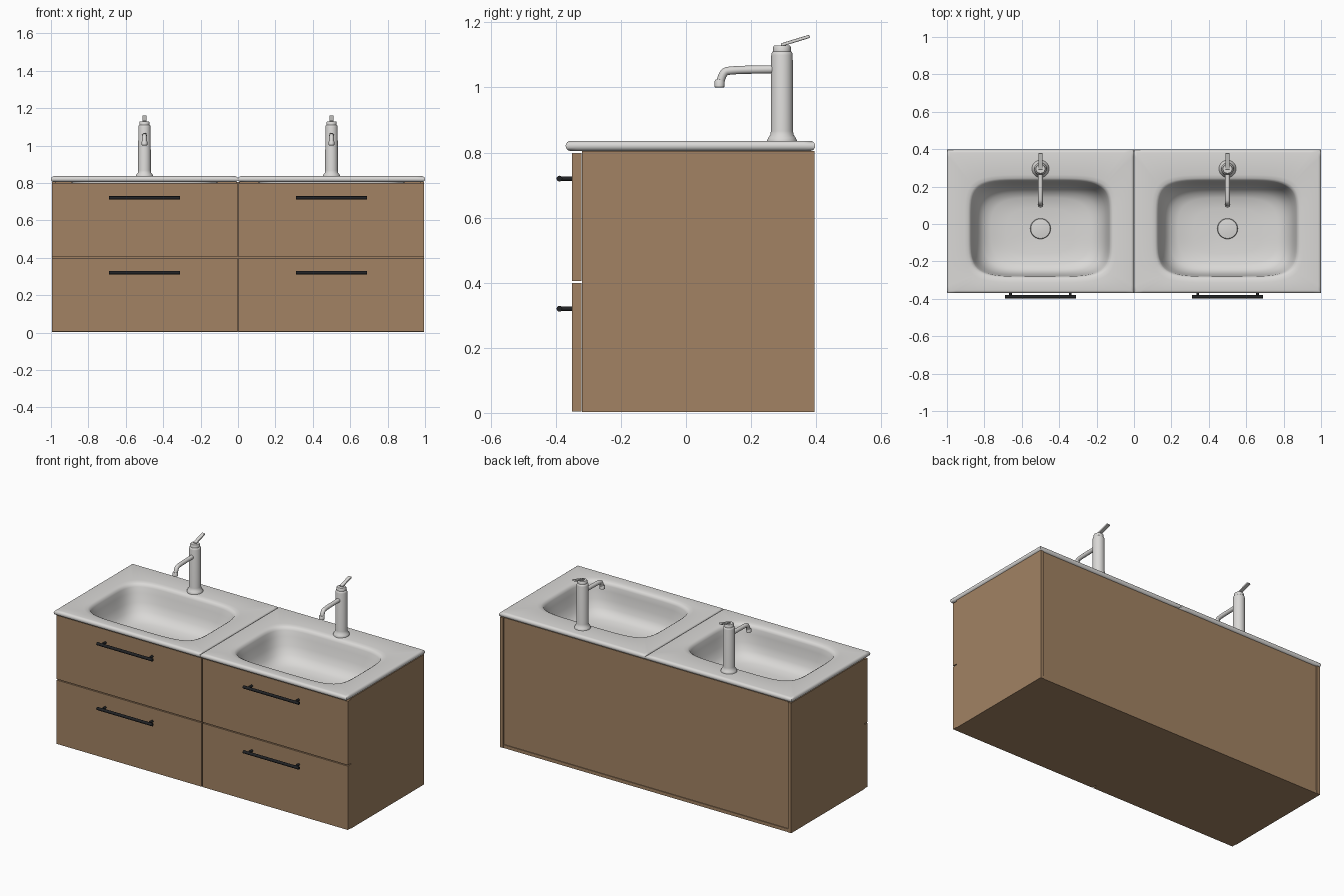
import bpy, bmesh, math
from mathutils import Vector

if "Cube" in bpy.data.objects:
    bpy.data.objects.remove(bpy.data.objects["Cube"])


def material(name, rgb):
    m = bpy.data.materials.new(name)
    m.diffuse_color = (*rgb, 1)
    m.use_nodes = True
    m.node_tree.nodes["Principled BSDF"].inputs["Base Color"].default_value = m.diffuse_color
    return m


WOOD = material("wood", (0.36, 0.225, 0.125))
CERAMIC = material("white_ceramic", (0.70, 0.69, 0.675))
METAL = material("pale_metal", (0.70, 0.69, 0.675))
BLACK = material("black_metal", (0.015, 0.016, 0.018))


def finish(ob, mat, angle=None):
    ob.data.materials.clear()
    ob.data.materials.append(mat)
    if angle:
        bpy.ops.object.select_all(action='DESELECT')
        ob.select_set(True)
        bpy.context.view_layer.objects.active = ob
        bpy.ops.object.shade_smooth_by_angle(angle=math.radians(angle))
    return ob


def add_mesh(name, bm, mat, angle=None):
    bmesh.ops.recalc_face_normals(bm, faces=bm.faces[:])
    me = bpy.data.meshes.new(name)
    bm.to_mesh(me)
    bm.free()
    ob = bpy.data.objects.new(name, me)
    bpy.context.collection.objects.link(ob)
    return finish(ob, mat, angle)


def box(name, lo, hi, mat):
    bm = bmesh.new()
    bmesh.ops.create_cube(bm, size=1)
    for v in bm.verts:
        v.co = [lo[i] + (v.co[i] + 0.5) * (hi[i] - lo[i]) for i in range(3)]
    return add_mesh(name, bm, mat)


def loft(name, rings, mat, angle=40):
    """Skin a list of point rings and cap both ends."""
    bm = bmesh.new()
    rows = [[bm.verts.new(p) for p in ring] for ring in rings]
    n = len(rows[0])
    for a, b in zip(rows, rows[1:]):
        for i in range(n):
            j = (i + 1) % n
            bm.faces.new((a[i], a[j], b[j], b[i]))
    bm.faces.new(rows[0])
    bm.faces.new(rows[-1])
    return add_mesh(name, bm, mat, angle)


def lathe(name, x, y, profile, mat, n=32):
    """Turned part on a vertical axis, profile = (radius, z)."""
    return loft(name, [[(x + r * math.cos(k * math.tau / n), y + r * math.sin(k * math.tau / n), z)
                        for k in range(n)] for r, z in profile], mat)


def rod(name, pts, r, mat, kind='POLY'):
    cu = bpy.data.curves.new(name, 'CURVE')
    cu.dimensions = '3D'
    cu.bevel_depth, cu.bevel_resolution, cu.use_fill_caps = r, 4, True
    sp = cu.splines.new(kind)
    sp.points.add(len(pts) - 1)
    for p, co in zip(sp.points, pts):
        p.co = (*co, 1)
    if kind == 'NURBS':
        sp.use_endpoint_u, sp.order_u, sp.resolution_u = True, 3, 8
    ob = bpy.data.objects.new(name, cu)
    bpy.context.collection.objects.link(ob)
    bpy.ops.object.select_all(action='DESELECT')
    ob.select_set(True)
    bpy.context.view_layer.objects.active = ob
    bpy.ops.object.convert(target='MESH')
    return finish(bpy.context.object, mat, 40)


# Cabinet carcass
for side, s in (("left", -1), ("right", 1)):
    xs = sorted((s * 0.995, s * 0.972))
    box(side + "_side_panel", (xs[0], -0.32, 0.002), (xs[1], 0.395, 0.805), WOOD)
box("bottom_panel", (-0.972, -0.32, 0.002), (0.972, 0.393, 0.022), WOOD)
box("back_panel", (-0.972, 0.37, 0.022), (0.972, 0.388, 0.805), WOOD)
box("centre_divider", (-0.012, -0.32, 0.022), (0.012, 0.37, 0.805), WOOD)
box("front_rail", (-0.972, -0.32, 0.38), (0.972, -0.30, 0.425), WOOD)


def ring(cx, dx, dy, z, n=None, cy=0.0135, m=24):
    """Rectangle outline (n=None) or superellipse, all with matching points."""
    t = [-1 + 2 * k / m for k in range(m)]
    square = [(a, -1) for a in t] + [(1, a) for a in t] + [(-a, 1) for a in t] + [(-1, -a) for a in t]
    out = []
    for u, v in square:
        s = (abs(u) ** n + abs(v) ** n) ** (-1 / n) if n else 1
        out.append((cx + u * s * dx, cy + v * s * dy, z))
    return out


HX, HY, BY = 0.5, 0.3835, -0.025   # slab half sizes, basin centre y
for side, s in (("left", -1), ("right", 1)):
    cx = s * 0.5

    # Basin shell underneath, then the rounded slab edge, then the bowl
    rings = [ring(cx, 0.30, 0.20, 0.60, 4, BY), ring(cx, 0.36, 0.25, 0.66, 5, BY),
             ring(cx, 0.39, 0.275, 0.805, 5, BY)]
    for k in range(9):
        a = -math.pi / 2 + math.pi * k / 8
        inset = 0.0155 * (1 - math.cos(a))
        rings.append(ring(cx, HX - inset, HY - inset, 0.8205 + 0.0155 * math.sin(a)))
    bowl = [(0.405, 0.288, 0.834), (0.387, 0.270, 0.831), (0.376, 0.260, 0.825),
            (0.370, 0.255, 0.812), (0.363, 0.250, 0.780), (0.350, 0.241, 0.730),
            (0.332, 0.228, 0.685), (0.305, 0.207, 0.656), (0.265, 0.178, 0.640),
            (0.18, 0.12, 0.632), (0.07, 0.05, 0.628)]
    for k, (dx, dy, z) in enumerate(bowl):
        # the back wall leans more than the front one
        rings.append(ring(cx, dx, dy, z, max(2, 5 - 0.3 * max(0, k - 3)), BY - 0.012 * min(1, max(0, (k - 3) / 4))))
    loft(side + "_sink", rings, CERAMIC, 50)
    lathe(side + "_drain_cap", cx, BY, [(0.052, 0.622), (0.055, 0.638), (0.052, 0.643),
                                        (0.03, 0.646), (0.006, 0.647)], METAL)

    # Faucet
    fy = 0.295
    lathe(side + "_faucet_body", cx, fy,
          [(0.046, 0.830), (0.046, 0.838), (0.042, 0.846), (0.036, 0.854), (0.034, 0.866),
           (0.033, 1.10), (0.031, 1.108), (0.027, 1.111), (0.027, 1.125), (0.024, 1.129)], METAL)
    rod(side + "_faucet_spout", [(cx, fy - 0.01, 1.056), (cx, 0.20, 1.055), (cx, 0.14, 1.053),
                                 (cx, 0.112, 1.048), (cx, 0.104, 1.010)], 0.0125, METAL, 'NURBS')
    lathe(side + "_spout_tip", cx, 0.103, [(0.012, 1.0), (0.015, 1.002), (0.015, 1.02), (0.012, 1.024)], METAL, 20)
    lever = box(side + "_faucet_lever", (-0.011, -0.046, -0.005), (0.011, 0.046, 0.005), METAL)
    lever.location = (cx, 0.336, 1.144)
    lever.rotation_euler.x = math.radians(17)
    bev = lever.modifiers.new("soft_edges", 'BEVEL')
    bev.width, bev.segments = 0.003, 2

    # Drawer fronts with bar handles
    xs = sorted((s * 0.995, s * 0.004))
    for level, z in (("lower", 0.005), ("upper", 0.405)):
        tag = f"{side}_{level}"
        box(tag + "_drawer_front", (xs[0], -0.35, z), (xs[1], -0.321, z + 0.394), WOOD)
        hz = z + 0.315
        rod(tag + "_handle_bar", [(cx - 0.19, -0.389, hz), (cx + 0.19, -0.389, hz)], 0.009, BLACK)
        for end, e in (("left", -1), ("right", 1)):
            px = cx + e * 0.16
            rod(f"{tag}_handle_{end}_post", [(px, -0.349, hz), (px, -0.389, hz)], 0.007, BLACK)
